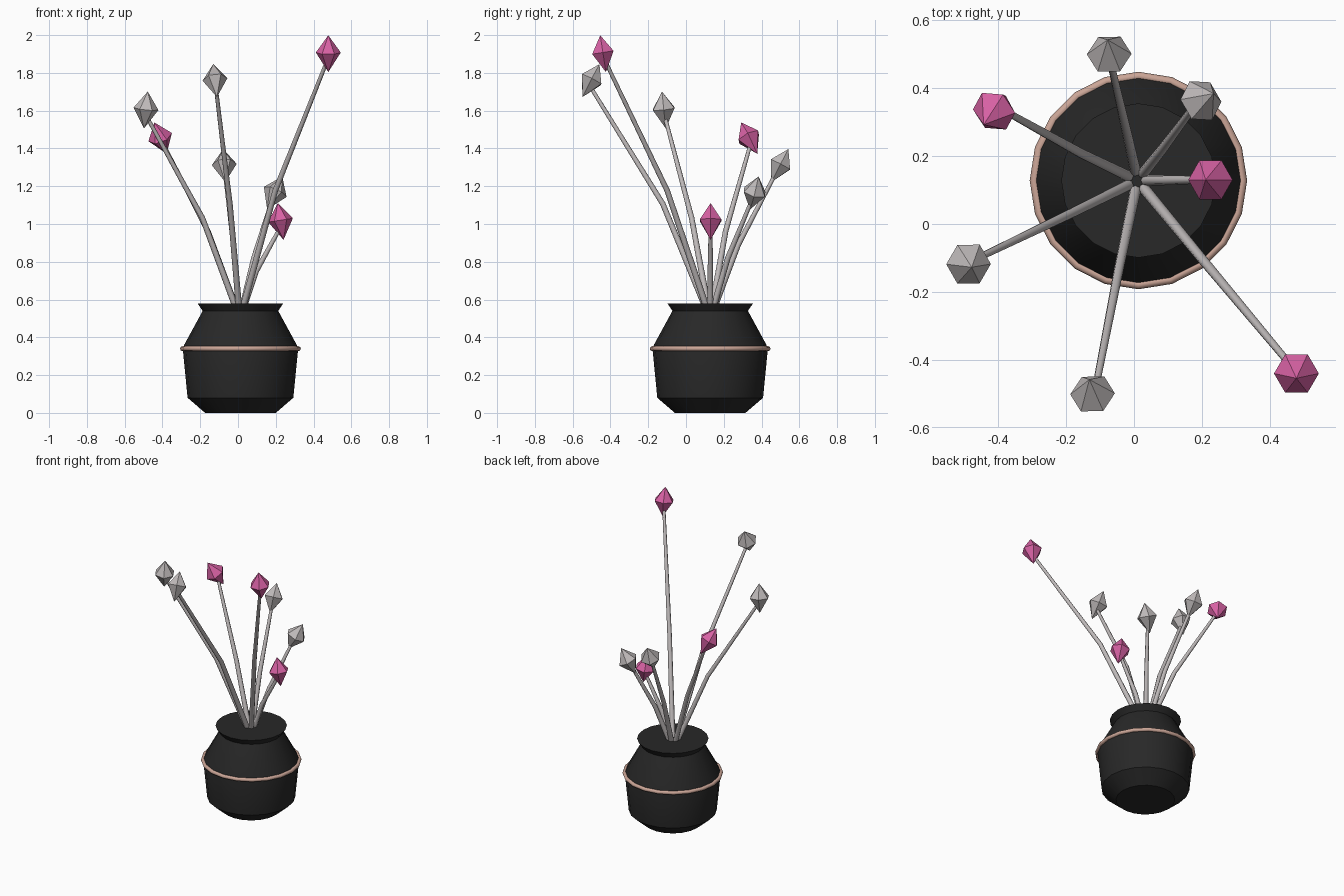
import bpy, bmesh, math
from mathutils import Vector

if "Cube" in bpy.data.objects:
    bpy.data.objects.remove(bpy.data.objects["Cube"])

CX, CY = 0.013, 0.128     # vase axis


def material(name, rgb):
    m = bpy.data.materials.new(name)
    m.diffuse_color = (*rgb, 1)
    m.use_nodes = True
    m.node_tree.nodes["Principled BSDF"].inputs["Base Color"].default_value = m.diffuse_color
    return m


BLACK = material("matte black", (0.021, 0.021, 0.021))
COPPER = material("pale copper", (0.60, 0.38, 0.31))
GREY = material("warm grey", (0.52, 0.49, 0.49))
PINK = material("magenta pink", (0.68, 0.12, 0.37))


def finish(name, bm, mat, smooth_angle=None):
    bmesh.ops.recalc_face_normals(bm, faces=bm.faces)
    me = bpy.data.meshes.new(name)
    bm.to_mesh(me)
    bm.free()
    me.materials.append(mat)
    ob = bpy.data.objects.new(name, me)
    bpy.context.collection.objects.link(ob)
    if smooth_angle:
        bpy.ops.object.select_all(action='DESELECT')
        ob.select_set(True)
        bpy.context.view_layer.objects.active = ob
        bpy.ops.object.shade_smooth_by_angle(angle=math.radians(smooth_angle))
    return ob


def loft(bm, rings, caps=True):
    """Skin rings of equal vertex count; close the ends with faces."""
    loops = [[bm.verts.new(p) for p in r] for r in rings]
    n = len(loops[0])
    for a, b in zip(loops, loops[1:]):
        for i in range(n):
            j = (i + 1) % n
            bm.faces.new((a[i], a[j], b[j], b[i]))
    if caps:
        bm.faces.new(loops[0][::-1])
        bm.faces.new(loops[-1])
    return loops


def circle(center, radius, sides, axis=Vector((0, 0, 1))):
    q = Vector((0, 0, 1)).rotation_difference(axis)
    return [Vector(center) + q @ Vector((radius * math.cos(t), radius * math.sin(t), 0))
            for t in (2 * math.pi * i / sides for i in range(sides))]


# Vase with flared lip and closed top
bm = bmesh.new()
profile = [(0.187, 0.0), (0.28, 0.08), (0.305, 0.335), (0.298, 0.36), (0.20, 0.54), (0.227, 0.58)]
loft(bm, [circle((CX, CY, z), r, 20) for r, z in profile])
finish("vase", bm, BLACK, 30)

# Copper ring around the shoulder
bm = bmesh.new()
rings = [circle((CX, CY, 0.34 + 0.013 * math.sin(a)), 0.307 + 0.013 * math.cos(a), 20)
         for a in (2 * math.pi * k / 8 for k in range(9))]
loft(bm, rings, caps=False)
bmesh.ops.remove_doubles(bm, verts=bm.verts, dist=1e-5)
finish("vase_ring", bm, COPPER, 50)

# Flowers: bud centre, lean of the bud (x, y), material
flowers = [
    ((0.478, -0.440, 1.908), (0.00, -0.03), PINK),
    ((-0.122, -0.500, 1.765), (-0.02, 0.09), GREY),
    ((-0.487, -0.118, 1.610), (0.02, -0.02), GREY),
    ((-0.412, 0.332, 1.460), (-0.065, -0.085), PINK),
    ((-0.073, 0.500, 1.315), (-0.01, 0.09), GREY),
    ((0.197, 0.363, 1.170), (0.08, 0.045), GREY),
    ((0.225, 0.130, 1.020), (-0.03, 0.00), PINK),
]
BUD_R, BUD_UP, BUD_DOWN = 0.066, 0.092, 0.105
base = Vector((0.01, 0.128, 0.5))

for k, (c, (lx, ly), mat) in enumerate(flowers, 1):
    c = Vector(c)
    axis = Vector((lx, ly, math.sqrt(0.197 ** 2 - lx * lx - ly * ly))).normalized()

    # Six-sided pointed bud
    bm = bmesh.new()
    waist = [bm.verts.new(p) for p in circle(c, BUD_R, 6, axis)]
    tip, foot = bm.verts.new(c + axis * BUD_UP), bm.verts.new(c - axis * BUD_DOWN)
    for i in range(6):
        a, b = waist[i], waist[(i + 1) % 6]
        bm.faces.new((a, b, tip))
        bm.faces.new((b, a, foot))
    finish(f"bud_{k}", bm, mat)

    # Tapered stem bending outward halfway up
    d = c - base
    mid = base + Vector((d.x * 0.40, d.y * 0.40, d.z * 0.48))
    end = c - axis * 0.03
    pts = [(base, mid - base, 0.017), (mid, d, 0.0145), (end, end - mid, 0.010)]
    bm = bmesh.new()
    loft(bm, [circle(p, r, 8, t.normalized()) for p, t, r in pts])
    finish(f"stem_{k}", bm, GREY, 50)
